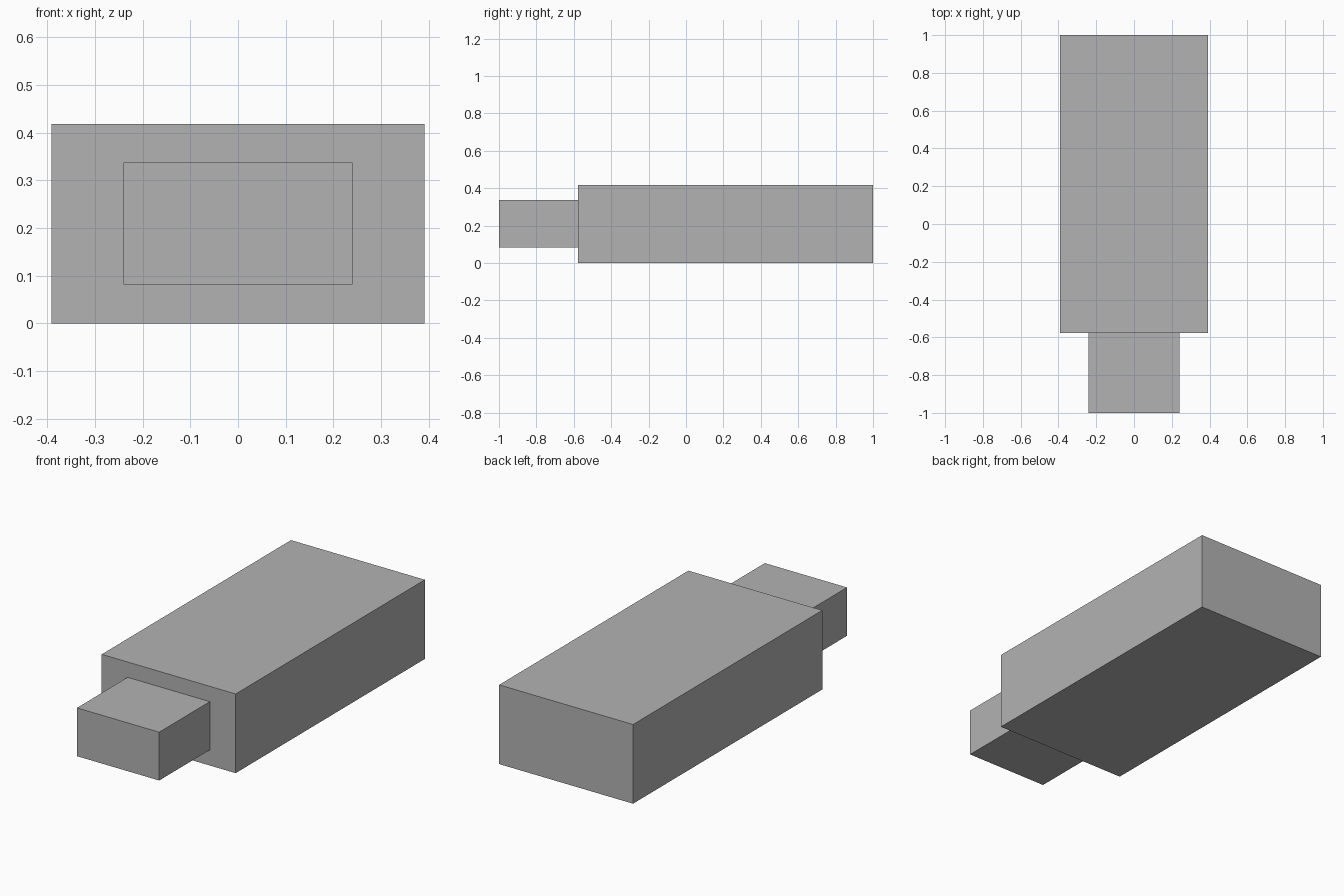
import bpy

cube = bpy.data.objects.get("Cube")
if cube:
    bpy.data.objects.remove(cube, do_unlink=True)

# Single plain grey material
grey = bpy.data.materials.new("plain grey")
grey.use_nodes = True
colour = (0.45, 0.45, 0.45, 1)
grey.diffuse_color = colour
grey.node_tree.nodes["Principled BSDF"].inputs["Base Color"].default_value = colour


def box(name, low, high):
    """Add a flat-faced box between two opposite corners."""
    centre = [(a + b) / 2 for a, b in zip(low, high)]
    bpy.ops.mesh.primitive_cube_add(size=1, location=centre)
    part = bpy.context.object
    part.name = name
    part.scale = [b - a for a, b in zip(low, high)]
    bpy.ops.object.transform_apply(location=False, rotation=False, scale=True)
    part.data.materials.append(grey)
    return part


# Main casing, and the narrower plug on its front end
joint_y = -0.578
box("casing", (-0.391, joint_y, 0), (0.391, 1, 0.418))
box("plug", (-0.24, -1, 0.082), (0.24, joint_y, 0.337))
